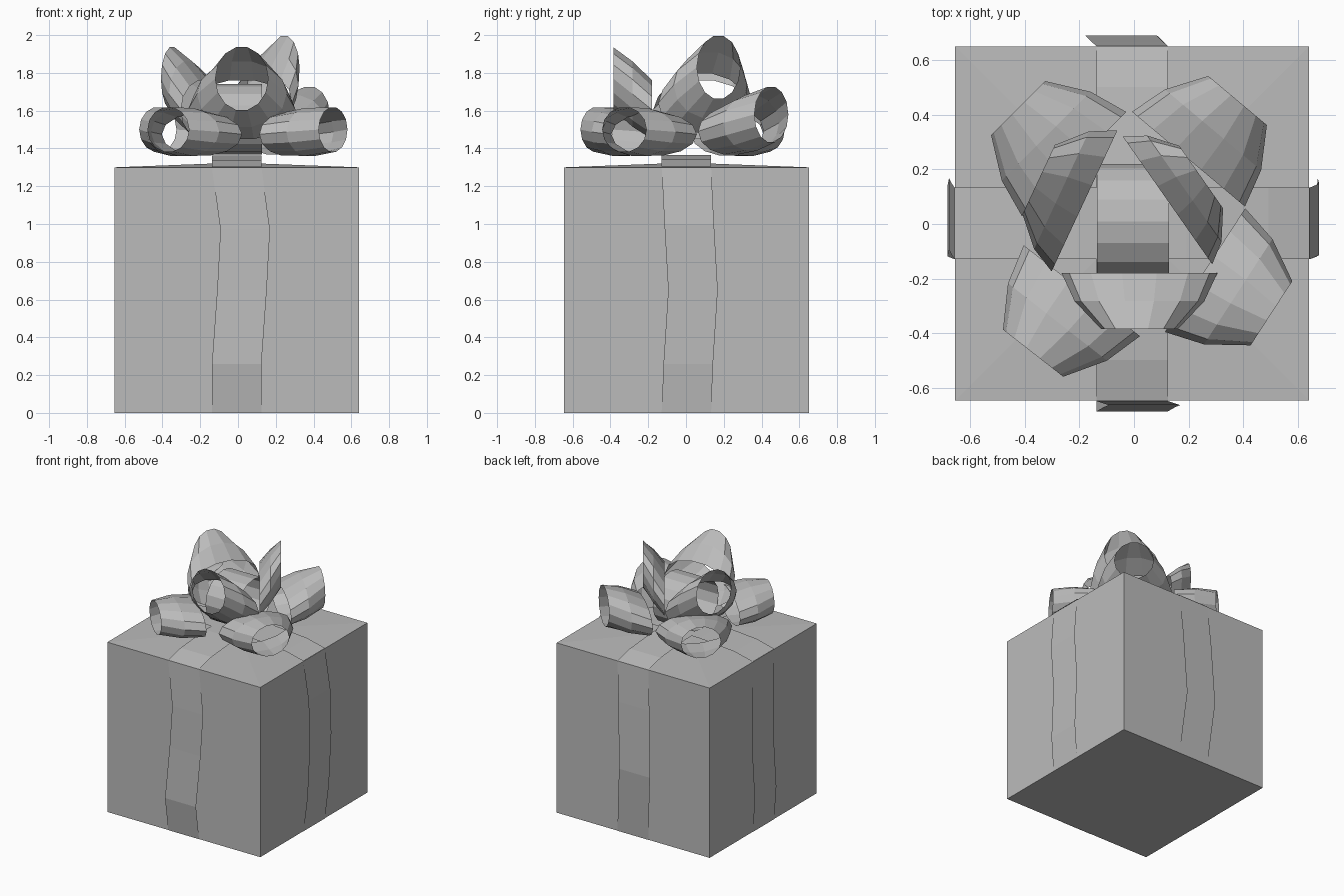
import bpy
from math import sin, cos, pi, radians
from mathutils import Vector

cube = bpy.data.objects.get("Cube")
if cube:
    bpy.data.objects.remove(cube, do_unlink=True)

# Single plain grey
GREY = (0.5, 0.5, 0.5, 1.0)
grey = bpy.data.materials.new("plain_grey")
grey.use_nodes = True
grey.diffuse_color = GREY
grey.node_tree.nodes["Principled BSDF"].inputs["Base Color"].default_value = GREY

MID = Vector((-0.007, 0.002, 0))    # centre of the box
HALF = 0.648
BOX_TOP = 1.3


def make_object(name, verts, faces):
    mesh = bpy.data.meshes.new(name)
    mesh.from_pydata([tuple(v) for v in verts], [], faces)
    mesh.materials.append(grey)
    mesh.update()
    obj = bpy.data.objects.new(name, mesh)
    bpy.context.collection.objects.link(obj)
    return obj


def sheet(name, rows, closed=False):
    """Skin a grid of points; closed joins each row's last point to its first."""
    n = len(rows[0])
    faces = []
    for j in range(len(rows) - 1):
        for i in range(n if closed else n - 1):
            k = (i + 1) % n
            faces.append((j * n + i, j * n + k, (j + 1) * n + k, (j + 1) * n + i))
    return make_object(name, [p for row in rows for p in row], faces)


# Box with a faintly raised lid
signs = [(-1, -1), (1, -1), (1, 1), (-1, 1)]
corners = [MID + Vector((sx * HALF, sy * HALF, z)) for z in (0, BOX_TOP) for sx, sy in signs]
sides = [(i, (i + 1) % 4, (i + 1) % 4 + 4, i + 4) for i in range(4)]
lid = [(i + 4, (i + 1) % 4 + 4, 8) for i in range(4)]
make_object("gift_box", corners + [MID + Vector((0, 0, 1.325))], [(3, 2, 1, 0)] + sides + lid)


# Ribbons down the four sides: (height, distance out, sideways sway)
def side_ribbon(name, out, across, profile):
    rows = [[MID + out * d + across * (sway + s * 0.131) + Vector((0, 0, z)) for z, d, sway in profile]
            for s in (-1, 1)]
    sheet(name, rows)


X, Y = Vector((1, 0, 0)), Vector((0, 1, 0))
side_ribbon("front_ribbon", -Y, X,
            [(0, .65, 0), (.26, .688, 0), (.65, .672, .028), (.97, .665, .045), (1.3, .65, 0)])
side_ribbon("back_ribbon", Y, X,
            [(0, .65, 0), (.26, .67, -.02), (.5, .688, -.04), (1, .667, -.02), (1.3, .65, 0)])
side_ribbon("left_ribbon", X, Y,
            [(0, .65, 0), (.26, .677, .01), (.65, .68, .035), (1, .685, .015), (1.3, .65, 0)])
side_ribbon("right_ribbon", -X, Y,
            [(0, .65, 0), (.26, .675, .01), (.65, .67, .035), (1, .66, .015), (1.3, .65, 0)])


# Ribbons arching over the lid
def top_ribbon(name, along, across, lift):
    arch = [(.65, 1.302), (.5, 1.338), (.2, 1.362)]
    path = [(-d, z) for d, z in arch] + [(d, z) for d, z in reversed(arch)]
    rows = [[MID + along * d + across * s * 0.131 + Vector((0, 0, z + lift)) for d, z in path]
            for s in (-1, 1)]
    sheet(name, rows)


top_ribbon("top_ribbon_front_to_back", Y, X, 0)
top_ribbon("top_ribbon_side_to_side", X, Y, 0.003)


# Bow loops: tapered bands opening outwards; rim = (radius, height, half width, half height)
def bow_loop(name, azimuth, inner, outer, centre=(0, 0), segments=14):
    a = radians(azimuth)
    out = Vector((cos(a), sin(a), 0))
    side = Vector((-sin(a), cos(a), 0))
    rows = []
    for t in (0, 0.5, 1):
        r, z, w, h = [p + (q - p) * t for p, q in zip(inner, outer)]
        swell = 0.025 * sin(pi * t)
        row = []
        for i in range(segments):
            u = 2 * pi * i / segments
            row.append(Vector((*centre, z)) + out * r + side * (w + swell) * cos(u)
                       + Vector((0, 0, (h + swell * 0.5) * sin(u))))
        rows.append(row)
    sheet(name, rows, closed=True)


LOW_IN, LOW_OUT = (.31, 1.475, .27, .115), (.6, 1.5, .14, .12)
bow_loop("lower_loop_front_right", -128, LOW_IN, LOW_OUT)
bow_loop("lower_loop_front_left", -33, LOW_IN, LOW_OUT)
bow_loop("lower_loop_back_right", 135, LOW_IN, LOW_OUT)
bow_loop("lower_loop_back_left", 50, (.31, 1.49, .27, .125), (.59, 1.58, .14, .15))

HIGH_IN, HIGH_OUT = (.18, 1.605, .285, .16), (.385, 1.77, .14, .17)
bow_loop("upper_loop_front", -90, HIGH_IN, HIGH_OUT, centre=(.02, 0))
bow_loop("upper_loop_right", 155, (.2, 1.605, .285, .16), HIGH_OUT)
bow_loop("upper_loop_left", 35, (.15, 1.64, .285, .16), (.3, 1.83, .14, .17))

# Round loop at the heart of the bow
ring = []
for x in (-0.136, 0.128):
    ring.append([Vector((x, 0.01 + 0.21 * cos(2 * pi * i / 16), 1.555 + 0.187 * sin(2 * pi * i / 16)))
                 for i in range(16)])
sheet("centre_loop", ring, closed=True)
